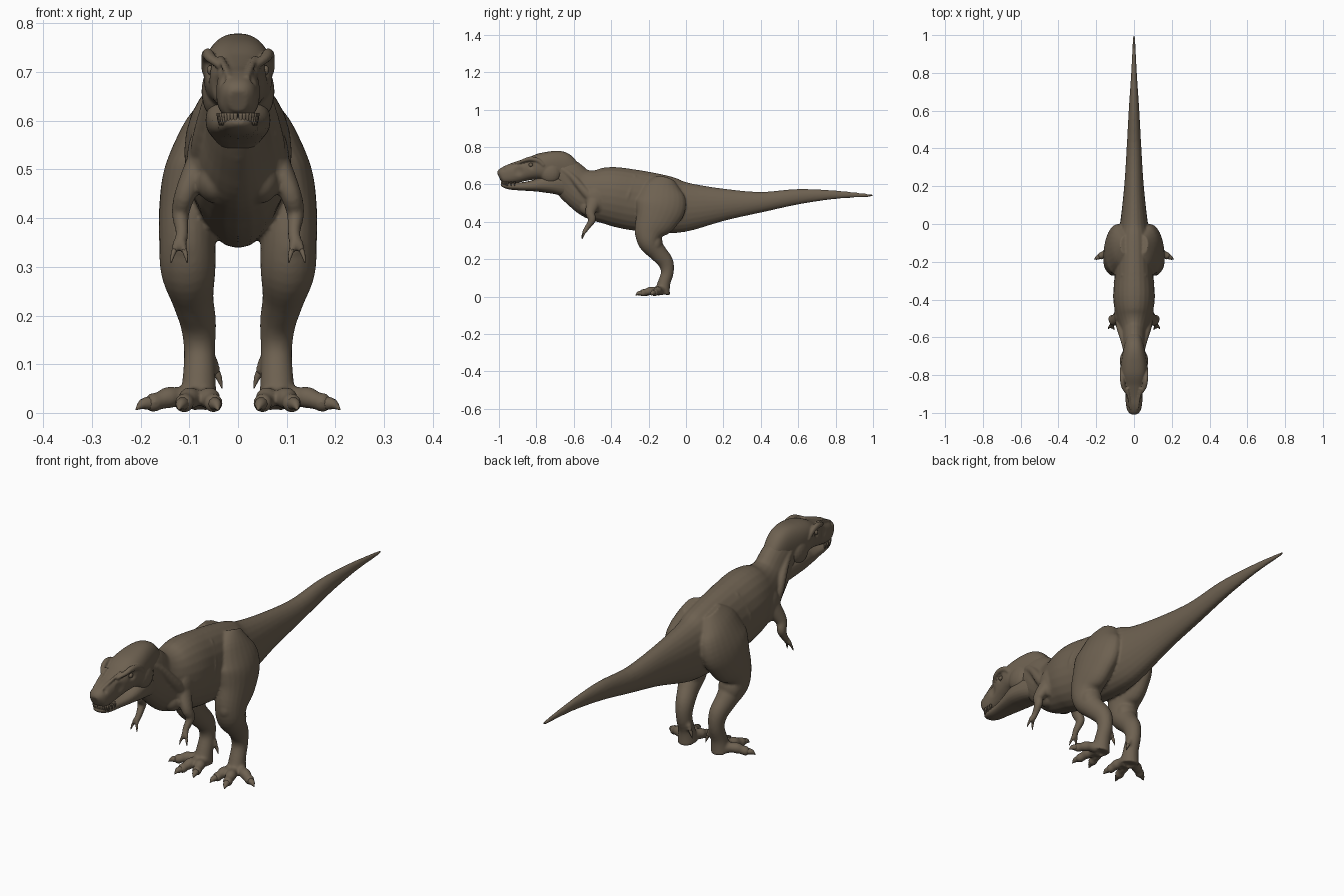
import bpy, bmesh, math
from mathutils import Vector

cube = bpy.data.objects.get("Cube")
if cube:
    bpy.data.objects.remove(cube)

hide = bpy.data.materials.new("brown_hide")
hide.use_nodes = True
hide.diffuse_color = (0.155, 0.12, 0.082, 1)
shader = hide.node_tree.nodes["Principled BSDF"]
shader.inputs["Base Color"].default_value = hide.diffuse_color
shader.inputs["Roughness"].default_value = 0.8


def spline(keys, steps):
    """Smooth curve through keys of (x, y, z, side radius, depth radius)."""
    k = [Vector(p) for p in keys]
    k = [k[0]] + k + [k[-1]]
    out = []
    for a, b, c, d in zip(k, k[1:], k[2:], k[3:]):
        for i in range(steps):
            t = i / steps
            out.append((b * 2 + (c - a) * t + (a * 2 - b * 5 + c * 4 - d) * t ** 2
                        + (b * 3 - a - c * 3 + d) * t ** 3) / 2)
    return out + [k[-1]]


def loft(bm, keys, power=2.0, mirror=False, steps=5, sides=24):
    """Closed tube of superellipse rings along a smooth path."""
    path = spline(keys, steps)
    for s in ((1, -1) if mirror else (1,)):
        rings = []
        for i, p in enumerate(path):
            ahead, behind = path[min(i + 1, len(path) - 1)], path[max(i - 1, 0)]
            t = Vector((ahead - behind)[:3]).normalized()
            side = Vector((1, 0, 0))
            side = (side - t * side.dot(t)).normalized()
            up = t.cross(side)
            ring = []
            for j in range(sides):
                a = math.tau * j / sides
                c, n = math.cos(a), math.sin(a)
                c = math.copysign(abs(c) ** (2 / power), c)
                n = math.copysign(abs(n) ** (2 / power), n)
                v = Vector(p[:3]) + side * c * max(p[3], .001) + up * n * max(p[4], .001)
                ring.append(bm.verts.new((v.x * s, v.y, v.z)))
            rings.append(ring)
        for r, q in zip(rings, rings[1:]):
            for j in range(sides):
                bm.faces.new((r[j - 1], r[j], q[j], q[j - 1]))
        bm.faces.new(rings[0])
        bm.faces.new(rings[-1])


def profile(rows):
    """Rows of (y, top, bottom, half width) as loft keys."""
    return [(0, y, (top + low) / 2, w, (top - low) / 2) for y, top, low, w in rows]


def blob(bm, centre, size):
    """Mirrored muscle ellipsoid."""
    x, y, z = centre
    for s in (1, -1):
        new = bmesh.ops.create_uvsphere(bm, u_segments=20, v_segments=12, radius=1)["verts"]
        for v in new:
            v.co = Vector((s * x + v.co.x * size[0], y + v.co.y * size[1], z + v.co.z * size[2]))


def dent(bm, centre, radius, depth):
    """Mirrored soft hollow pressed in from the sides."""
    for v in bm.verts:
        d = (Vector((abs(v.co.x), v.co.y, v.co.z)) - Vector(centre)).length / radius
        if d < 1:
            v.co.x -= math.copysign(depth * (1 - d * d) ** 2, v.co.x)


def build(name, bm, voxel=0, smooth=4):
    """Turn the parts into one object, fused into a single skin if voxel is set."""
    bmesh.ops.recalc_face_normals(bm, faces=bm.faces)
    mesh = bpy.data.meshes.new(name)
    bm.to_mesh(mesh)
    bm.free()
    mesh.materials.append(hide)
    mesh.polygons.foreach_set("use_smooth", [True] * len(mesh.polygons))
    ob = bpy.data.objects.new(name, mesh)
    bpy.context.collection.objects.link(ob)
    if voxel:
        m = ob.modifiers.new("fuse", 'REMESH')
        m.mode, m.voxel_size, m.use_smooth_shade = 'VOXEL', voxel, True
        m = ob.modifiers.new("soften", 'SMOOTH')
        m.factor, m.iterations = 0.5, smooth


# Trunk, neck and tail
bm = bmesh.new()
loft(bm, profile([
    (-.74, .74, .60, .05), (-.65, .745, .55, .06), (-.58, .695, .48, .068),
    (-.5, .686, .415, .092), (-.4, .694, .382, .11), (-.3, .682, .358, .105),
    (-.2, .665, .345, .098), (-.1, .643, .337, .092), (0, .612, .347, .074),
    (.2, .578, .405, .052), (.4, .56, .45, .039), (.6, .575, .493, .028),
    (.8, .567, .522, .015), (1, .546, .534, .005)]))

# Ribs and neck cords
for i in range(6):
    y = -.30 - i * .038
    loft(bm, [(.06, y + .03, .65, .004, .004), (.088 - i * .003, y + .01, .59, .007, .007),
              (.102 - i * .003, y - .01, .53, .007, .007), (.08, y - .02, .45, .004, .004)],
         mirror=True, sides=8)
loft(bm, [(.03, -.7, .7, .02, .02), (.052, -.62, .65, .018, .018),
          (.07, -.54, .56, .025, .025), (.07, -.48, .5, .03, .03)], mirror=True)
# Chest and shoulder muscles
blob(bm, (.045, -.52, .475), (.04, .05, .045))
blob(bm, (.075, -.48, .52), (.03, .06, .07))

# Legs
loft(bm, [(.045, -.11, .63, .03, .05), (.068, -.125, .57, .05, .11), (.09, -.135, .49, .062, .135),
          (.102, -.16, .42, .06, .115), (.104, -.195, .35, .058, .082),
          (.102, -.195, .29, .056, .06), (.093, -.15, .235, .043, .048),
          (.082, -.11, .185, .037, .042), (.079, -.1, .13, .032, .034),
          (.08, -.118, .07, .034, .034), (.082, -.13, .015, .04, .045)], mirror=True)
blob(bm, (.1, -.165, .285), (.05, .04, .06))
blob(bm, (.11, -.235, .345), (.035, .04, .045))

# Arms
loft(bm, [(.08, -.49, .51, .028, .04), (.108, -.512, .45, .022, .027), (.118, -.502, .41, .018, .02),
          (.115, -.528, .37, .013, .014), (.12, -.545, .343, .014, .011)], mirror=True)

# Toes and fingers, with a claw at each tip
claws = bmesh.new()


def digit(root, tip, radius, claw):
    root, tip = Vector(root), Vector(tip)
    keys = []
    for t, r, lift in ((0, 1.15, 0), (.3, .9, .2), (.5, .98, .25), (.7, .8, .1), (.88, .85, 0), (1, .55, 0)):
        p = root.lerp(tip, t)
        keys.append((p.x, p.y, p.z + lift * radius, r * radius, r * radius))
    loft(bm, keys, mirror=True, sides=16)
    way = (tip - root).normalized()
    a, b, c = tip - way * claw * .3, tip + way * claw * .4, tip + way * claw + Vector((0, 0, -claw * .35))
    r = radius * .62
    loft(claws, [(*a, r, r), (*b, r * .75, r * .75), (*c, .001, .001)], mirror=True, sides=10)


for root, tip in (((.085, -.14, .03), (.115, -.245, .018)), ((.07, -.14, .03), (.047, -.23, .018)),
                  ((.1, -.13, .032), (.187, -.175, .019))):
    digit(root, tip, .023, .026)
digit((.06, -.095, .115), (.043, -.092, .08), .013, .024)
digit((.115, -.543, .35), (.109, -.552, .33), .009, .018)
digit((.125, -.54, .35), (.132, -.548, .33), .009, .018)

# Flat soles
for v in bm.verts:
    v.co.z = max(v.co.z, 0)
for v in claws.verts:
    v.co.z = max(v.co.z, .001)
build("body_and_limbs", bm, .0055)
build("claws", claws)

# Skull with brows, cheeks and snout ridges
bm = bmesh.new()
loft(bm, profile([
    (-.6, .72, .6, .04), (-.66, .772, .59, .055), (-.72, .779, .6, .066), (-.78, .766, .622, .07),
    (-.84, .738, .622, .06), (-.9, .716, .61, .047), (-.95, .702, .602, .043),
    (-.985, .685, .606, .035), (-1, .662, .617, .018)]), power=2.5, steps=8, sides=48)
blob(bm, (.045, -.725, .66), (.03, .055, .055))
dent(bm, (.05, -.895, .672), .032, .007)
dent(bm, (.062, -.828, .7), .022, .012)
dent(bm, (.03, -.972, .68), .012, .008)
loft(bm, [(.035, -.9, .712, .007, .007), (.055, -.865, .728, .011, .01), (.062, -.83, .736, .012, .013),
          (.066, -.79, .727, .01, .012), (.066, -.76, .7, .009, .01)], mirror=True, sides=12)
loft(bm, [(.018, -.98, .688, .006, .006), (.026, -.93, .709, .007, .006),
          (.036, -.87, .728, .007, .007)], mirror=True, sides=12)
build("skull", bm, .004, 3)

# Lower jaw with throat pouch
bm = bmesh.new()
loft(bm, profile([
    (-.62, .65, .53, .048), (-.7, .652, .548, .064), (-.76, .645, .556, .066), (-.82, .622, .563, .056),
    (-.88, .611, .567, .044), (-.94, .609, .572, .037), (-.975, .61, .583, .027),
    (-.988, .608, .595, .012)]), power=2.4)
build("lower_jaw", bm, .004, 3)

# Eyes
bm = bmesh.new()
blob(bm, (.056, -.83, .704), (.008, .011, .01))
build("eyes", bm)

# Upper teeth around the snout
bm = bmesh.new()
for i in range(9):
    a = math.radians(8 + i * 10)
    x, y = .039 * math.sin(a), -.935 - .05 * math.cos(a) + max(0, i - 6) * .01
    loft(bm, [(x, y, .616, .005, .005), (x, y, .604, .004, .004), (x * .97, y, .59, .001, .001)],
         mirror=True, sides=8, steps=2)
build("upper_teeth", bm)
